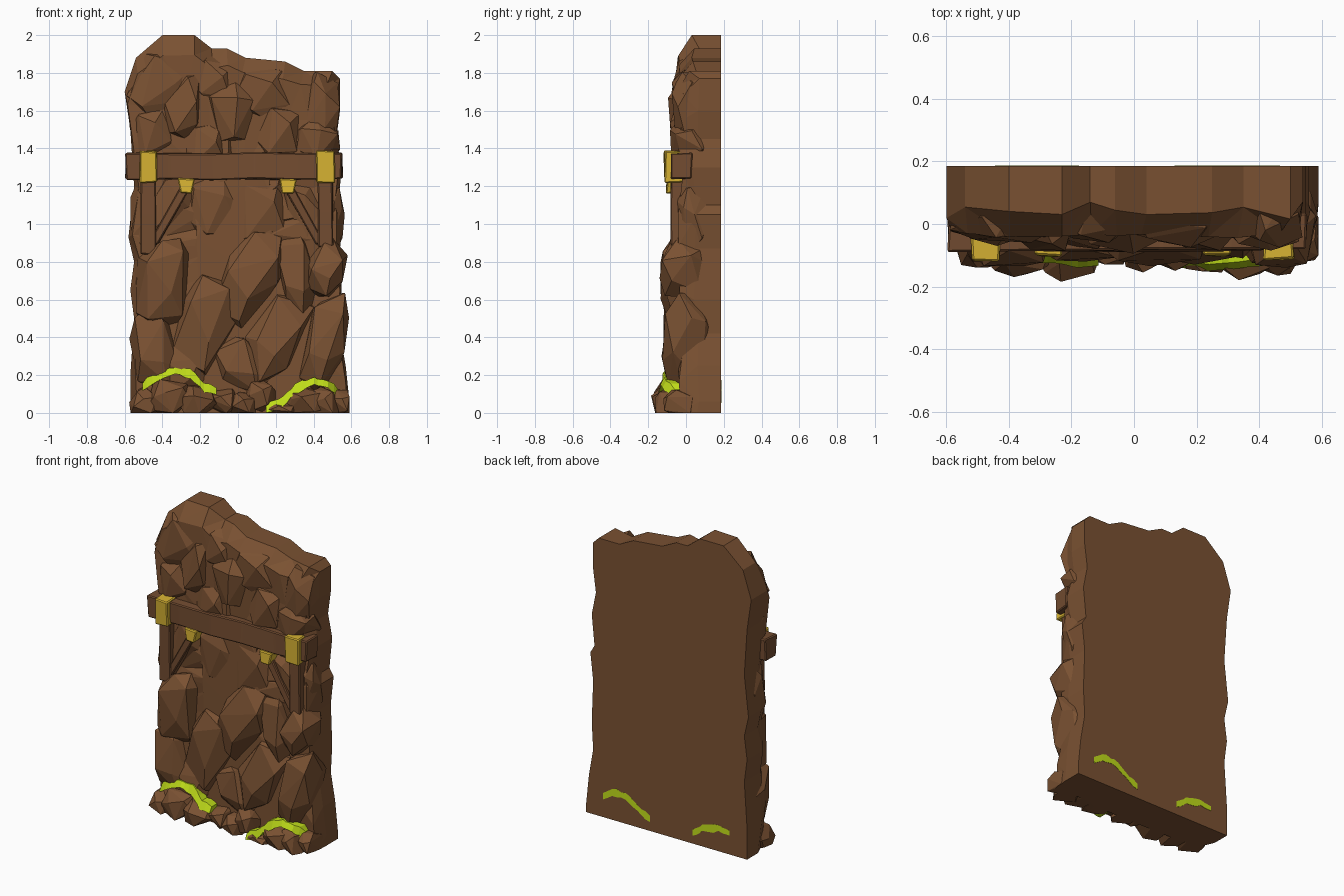
import bpy, bmesh, math, random
from mathutils import Vector, Matrix

if "Cube" in bpy.data.objects:
    bpy.data.objects.remove(bpy.data.objects["Cube"])
random.seed(5)
BACK = 0.185


def material(name, rgb):
    m = bpy.data.materials.new(name)
    m.use_nodes = True
    m.diffuse_color = (*rgb, 1)
    m.node_tree.nodes["Principled BSDF"].inputs["Base Color"].default_value = (*rgb, 1)
    return m


ROCK = material("brown rock", (0.195, 0.083, 0.032))
WOOD = material("dark timber", (0.170, 0.072, 0.030))
BRASS = material("yellow bracket", (0.68, 0.45, 0.033))
MOSS = material("green moss", (0.52, 0.71, 0.010))


def finish(name, bm, mat):
    bmesh.ops.recalc_face_normals(bm, faces=bm.faces)
    mesh = bpy.data.meshes.new(name)
    bm.to_mesh(mesh)
    bm.free()
    mesh.materials.append(mat)
    obj = bpy.data.objects.new(name, mesh)
    bpy.context.collection.objects.link(obj)
    return obj


def jitter(a):
    return random.uniform(-a, a)


# Wall slab: jagged outline, flat back, faceted front made of shrinking rings
outline = [(-.57, 0), (-.57, .2), (-.55, .5), (-.57, .65), (-.55, .8), (-.58, .93),
           (-.55, 1.2), (-.57, 1.5), (-.6, 1.7), (-.54, 1.88), (-.4, 2), (-.23, 2),
           (-.14, 1.93), (-.06, 1.93), (.04, 1.88), (.25, 1.86), (.35, 1.81),
           (.5, 1.81), (.54, 1.77), (.54, 1.6), (.52, 1.45), (.55, 1.3), (.53, 1.1),
           (.56, 1.05), (.54, .87), (.55, .6), (.54, .42), (.57, .25), (.59, .06), (.59, 0)]
bm = bmesh.new()
rings = []
# Each ring: x scale, z scale, depth, roughness in depth and in outline
for sx, sz, y, rough, noise in ((1, 1, BACK, 0, 0), (1, 1, .045, .035, 0), (.96, .9, -.03, .015, .015),
                                (.7, .68, -.035, .02, .03), (.35, .35, -.035, .02, .03)):
    ring = []
    for x, z in outline:
        zz = 0 if z == 0 else 1 + (z - 1) * sz + jitter(noise)
        ring.append(bm.verts.new((x * sx + jitter(noise), y + jitter(rough), zz)))
    rings.append(ring)
n = len(outline)
for a, b in zip(rings, rings[1:]):
    for i in range(n):
        j = (i + 1) % n
        bm.faces.new((a[i], a[j], b[j], b[i]))
bm.faces.new(rings[0])
bm.faces.new(rings[-1])
bmesh.ops.triangulate(bm, faces=[f for f in bm.faces if f.calc_center_median().y < .15])
finish("rock_wall", bm, ROCK)


def boulders(name, specs, back, points):
    """Chipped convex stones: x, z, half width, half height, front y, lean in degrees."""
    whole = bmesh.new()
    for x, z, w, h, front, lean in specs:
        turn = Matrix.Rotation(math.radians(lean), 3, "Y")
        cloud = []
        for i in range(points):
            # Evenly spread directions, shaken so every stone has its own facets
            t = 1 - 2 * (i + .5) / points
            a = i * 2.4 + jitter(.45)
            r = math.sqrt(1 - t * t)
            p = Vector((r * math.cos(a), t, r * math.sin(a)))
            p = Vector([math.copysign(abs(c) ** .8, c) for c in p]) * random.uniform(.88, 1.04)
            cloud.append(p)
        near, far = min(p.y for p in cloud), max(p.y for p in cloud)
        stone = bmesh.new()
        for p in cloud:
            q = turn @ Vector((p.x * w, 0, p.z * h))
            y = front + (p.y - near) / (far - near) * (back - front)
            stone.verts.new((max(-.59, min(.59, x + q.x)), y, max(0, z + q.z)))
        bmesh.ops.convex_hull(stone, input=stone.verts)
        loose = [v for v in stone.verts if not v.link_faces]
        bmesh.ops.delete(stone, geom=loose, context="VERTS")
        bmesh.ops.dissolve_limit(stone, angle_limit=.12, verts=stone.verts, edges=stone.edges)
        temp = bpy.data.meshes.new("temp")
        stone.to_mesh(temp)
        stone.free()
        whole.from_mesh(temp)
        bpy.data.meshes.remove(temp)
    return finish(name, whole, ROCK)


boulders("upper_rocks", [
    (-.41, 1.72, .18, .22, -.06, 20), (-.46, 1.47, .12, .18, -.07, -5),
    (-.28, 1.62, .12, .22, -.085, 25), (-.03, 1.59, .15, .2, -.095, -15),
    (-.14, 1.76, .15, .15, -.06, 30), (.13, 1.69, .19, .17, -.075, 10),
    (.22, 1.48, .15, .18, -.085, 15), (.44, 1.62, .12, .19, -.075, 0),
    (.42, 1.44, .13, .15, -.085, -10), (-.18, 1.41, .16, .15, -.08, 0),
], .14, 17)
boulders("middle_rocks", [
    (-.36, 1.08, .14, .24, -.065, 25), (-.12, 1.08, .17, .24, -.075, -8),
    (.12, 1.06, .17, .24, -.075, 8), (.36, 1.06, .13, .23, -.065, -20),
    (-.5, 1.02, .08, .24, -.045, 0), (.49, 1.04, .08, .22, -.045, 0),
], .14, 17)
boulders("lower_rocks", [
    (-.40, .70, .18, .27, -.135, 12), (-.44, .34, .14, .25, -.12, -10),
    (-.17, .48, .19, .32, -.12, 14), (.05, .72, .18, .31, -.135, 22),
    (.2, .40, .15, .30, -.13, 28), (.46, .76, .12, .17, -.14, 12),
    (.31, .74, .12, .26, -.11, -10), (.46, .37, .12, .30, -.125, 12),
    (.02, .25, .16, .2, -.11, -20), (-.3, .22, .16, .18, -.10, 0),
], .14, 19)
boulders("base_stones", [
    (-.49, .04, .09, .10, -.14, 0), (-.37, .06, .12, .13, -.17, 10),
    (-.22, .05, .11, .10, -.185, 15), (-.08, .06, .09, .08, -.13, 0),
    (.03, .04, .08, .08, -.155, 0), (.12, .09, .09, .09, -.15, 10),
    (.23, .02, .09, .05, -.155, 0), (.36, .05, .12, .10, -.18, -10),
    (.46, .04, .10, .10, -.165, 0), (.54, .04, .07, .10, -.12, 0),
], .06, 20)


# Timber frame and its metal brackets
def block(name, lo, hi, mat, rough=.006, cuts=0, taper=1):
    lo, hi = Vector(lo), Vector(hi)
    bm = bmesh.new()
    bmesh.ops.create_cube(bm, size=1)
    for v in bm.verts:
        if v.co.z < 0:
            v.co.x *= taper
    if cuts:
        long_axis = max(range(3), key=lambda k: hi[k] - lo[k])
        edges = [e for e in bm.edges if abs(e.verts[0].co[long_axis] - e.verts[1].co[long_axis]) > .5]
        bmesh.ops.subdivide_edges(bm, edges=edges, cuts=cuts, use_grid_fill=True)
    for v in bm.verts:
        v.co = [(lo[k] + hi[k]) / 2 + v.co[k] * (hi[k] - lo[k]) + jitter(rough) for k in range(3)]
    bmesh.ops.bevel(bm, geom=bm.edges[:], offset=.006, segments=1, affect="EDGES")
    return finish(name, bm, mat)


block("cross_beam", (-.595, -.085, 1.235), (.55, .03, 1.375), WOOD, .006, 4)
for side, s, x, foot in (("right", -1, -.475, .84), ("left", 1, .463, .88)):
    block(side + "_post", (x - .04, -.08, foot), (x + .04, .01, 1.25), WOOD, .004, 1)
    block(side + "_corner_bracket", (x - .047, -.115, 1.22), (x + .047, -.005, 1.385), BRASS)
    inner = x - s * .2
    block(side + "_small_bracket", (inner - .044, -.102, 1.165), (inner + .044, -.02, 1.242), BRASS, taper=.65)
    # Slanted brace from the small bracket down to the post
    top, low = Vector((inner, -.06, 1.2)), Vector((x - s * .03, -.05, .9))
    brace = block(side + "_brace", (-.022, -.022, 0), (.022, .022, (top - low).length), WOOD, .003)
    brace.matrix_world = Matrix.Translation(low) @ (top - low).to_track_quat("Z", "Y").to_matrix().to_4x4()


# Moss strips: ragged bands that follow x, y, z points and slope back over the stones
def moss(name, path, depth, width):
    bm = bmesh.new()
    rows = []
    for start, end in zip(path, path[1:]):
        for t in (0, .33, .67):
            p = Vector(start).lerp(Vector(end), t) + Vector((jitter(.006), 0, jitter(.004)))
            w = width * random.uniform(.6, 1.15)
            spots = ((0, -w), (depth * .3, w), (depth, w), (depth, -w))
            rows.append([bm.verts.new((p.x, p.y + dy, max(.002, p.z + dz))) for dy, dz in spots])
    for a, b in zip(rows, rows[1:]):
        for i in range(4):
            j = (i + 1) % 4
            bm.faces.new((a[i], a[j], b[j], b[i]))
    bm.faces.new(rows[0])
    bm.faces.new(rows[-1])
    finish(name, bm, MOSS)


moss("right_moss", [(-.51, -.09, .14), (-.42, -.12, .195), (-.33, -.125, .225), (-.25, -.125, .205),
                    (-.18, -.14, .135), (-.08, -.13, .11)], .08, .024)
moss("left_moss", [(.15, -.14, .02), (.24, -.15, .06), (.3, -.145, .125), (.4, -.135, .17),
                   (.48, -.125, .15), (.55, -.06, .08)], .07, .026)
for name, path in (("left", [(.13, .08), (.22, .125), (.31, .18), (.4, .18), (.5, .12)]),
                   ("right", [(-.18, .07), (-.25, .12), (-.36, .15), (-.48, .13)])):
    moss("back_moss_" + name, [(x, BACK + .002, z) for x, z in path], -.005, .025)
